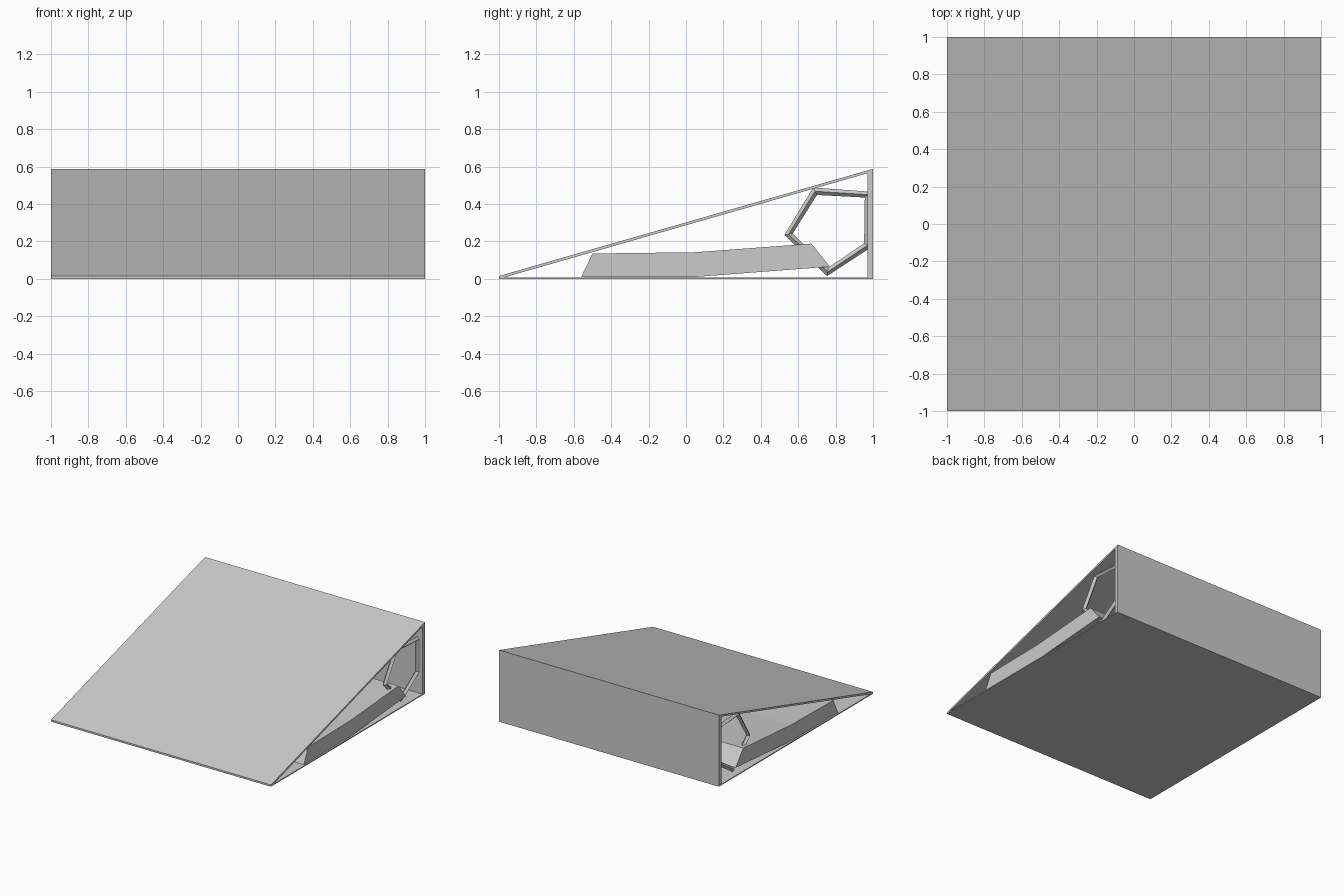
import bpy, bmesh, math
from mathutils import Vector

if "Cube" in bpy.data.objects:
    bpy.data.objects.remove(bpy.data.objects["Cube"])


def finish(name, bm):
    bmesh.ops.recalc_face_normals(bm, faces=bm.faces)
    me = bpy.data.meshes.new(name)
    bm.to_mesh(me)
    bm.free()
    ob = bpy.data.objects.new(name, me)
    bpy.context.collection.objects.link(ob)
    return ob


# Extrude a side profile (y, z) across the width
def side_prism(name, profile, half):
    bm = bmesh.new()
    face = bm.faces.new([bm.verts.new((-half, y, z)) for y, z in profile])
    new = bmesh.ops.extrude_face_region(bm, geom=[face])["geom"]
    verts = [v for v in new if isinstance(v, bmesh.types.BMVert)]
    bmesh.ops.translate(bm, verts=verts, vec=(2 * half, 0, 0))
    return finish(name, bm)


# Closed hoop with a diamond cross-section in the y-z plane
def hoop(name, x, points, r):
    bm = bmesh.new()
    pts = [Vector(p) for p in points]
    centre = sum(pts, Vector((0, 0))) / len(pts)
    rings = []
    for p in pts:
        d = (p - centre).normalized() * r / math.cos(math.pi / 5)
        rings.append([bm.verts.new(c) for c in (
            (x, p.x + d.x, p.y + d.y), (x + r, p.x, p.y),
            (x, p.x - d.x, p.y - d.y), (x - r, p.x, p.y))])
    n = len(rings)
    for i in range(n):
        a, b = rings[i], rings[(i + 1) % n]
        for j in range(4):
            k = (j + 1) % 4
            bm.faces.new((a[j], a[k], b[k], b[j]))
    return finish(name, bm)


# Wedge shell: floor, back wall and sloping deck
side_prism("floor_plate", [(-1, 0), (1, 0), (1, 0.008), (-1, 0.008)], 1)
side_prism("back_wall", [(0.97, 0.008), (1, 0.008), (1, 0.575), (0.97, 0.566)], 1)
side_prism("ramp_deck", [(-1, 0.008), (-0.97, 0.008), (1, 0.573),
                         (1, 0.588), (-1, 0.015)], 1)

# Bent support beam across the inside
side_prism("support_beam", [(-0.56, 0.01), (0.05, 0.01), (0.77, 0.065),
                            (0.67, 0.188), (0.05, 0.142), (-0.50, 0.135)], 0.99)

# Five-sided hoop at each open side
PENTAGON = [(0.69, 0.468), (0.548, 0.238), (0.757, 0.037), (0.972, 0.18), (0.972, 0.45)]
for side, x in (("right", 0.95), ("left", -0.95)):
    hoop("hoop_" + side, x, PENTAGON, 0.018)
